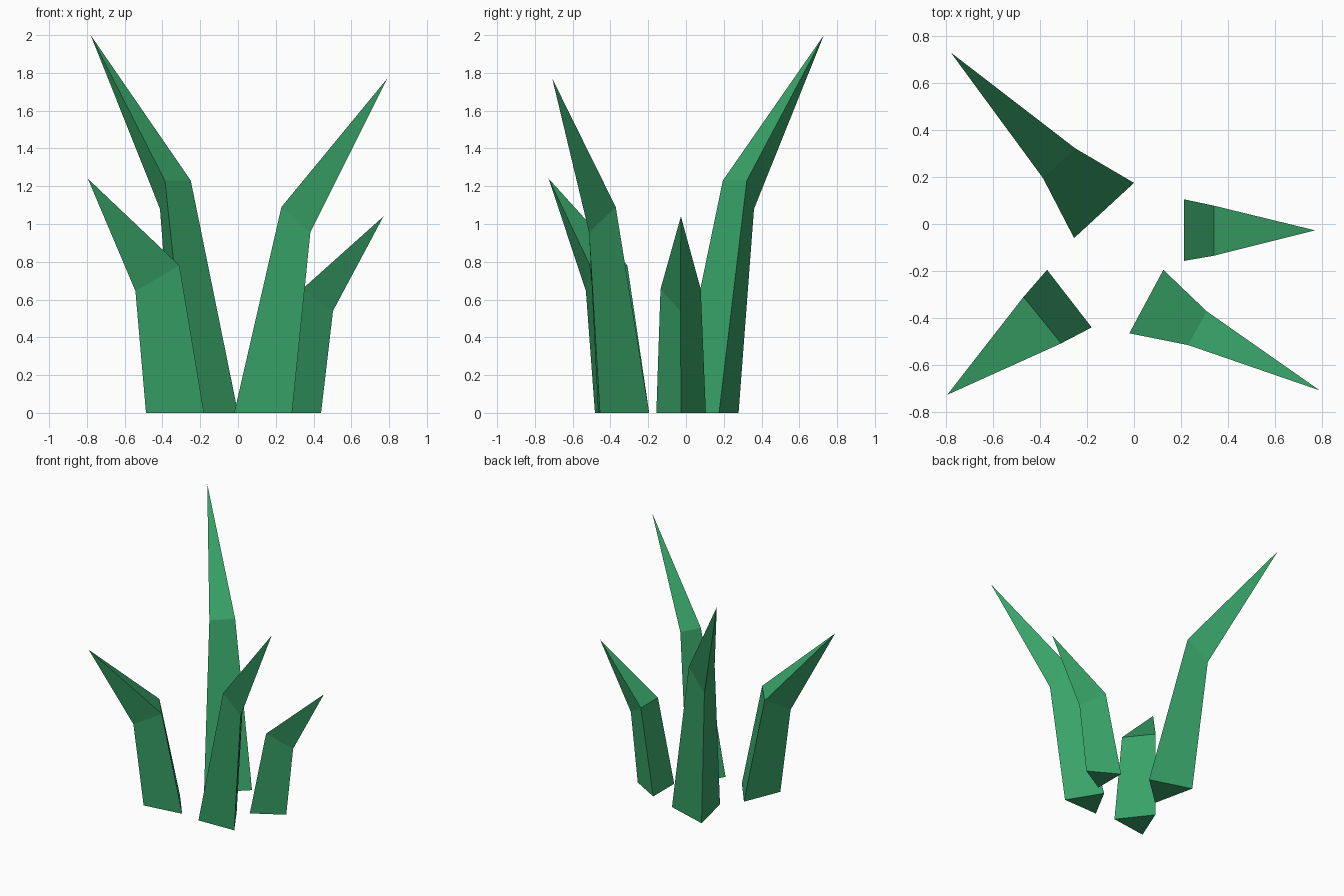
import bpy, bmesh
from mathutils import Vector

if "Cube" in bpy.data.objects:
    bpy.data.objects.remove(bpy.data.objects["Cube"])

green = bpy.data.materials.new("leaf_green")
green.diffuse_color = (0.04, 0.37, 0.14, 1)
green.use_nodes = True
green.node_tree.nodes["Principled BSDF"].inputs["Base Color"].default_value = green.diffuse_color


def blade(name, base_a, base_b, bend_a, bend_b, bend_z, bend_outer, tip):
    """Three-sided blade: equilateral foot, tilted bend ring, pointed tip."""
    a, b = Vector(base_a), Vector(base_b)
    mid, side, tip = (a + b) / 2, b - a, Vector(tip)
    out = Vector((-side.y, side.x)) * 0.866
    if out.dot(tip.xy - mid) < 0:
        out = -out
    foot = [(*a, 0), (*b, 0), (*(mid + out), 0)]
    bend = [(*bend_a, bend_z), (*bend_b, bend_z), bend_outer]

    bm = bmesh.new()
    low = [bm.verts.new(p) for p in foot]
    high = [bm.verts.new(p) for p in bend]
    top = bm.verts.new(tip)
    bm.faces.new(low)
    for i in range(3):
        j = (i + 1) % 3
        bm.faces.new((low[i], low[j], high[j], high[i]))
        bm.faces.new((high[i], high[j], top))
    bmesh.ops.recalc_face_normals(bm, faces=bm.faces)
    mesh = bpy.data.meshes.new(name)
    bm.to_mesh(mesh)
    bm.free()
    mesh.materials.append(green)
    bpy.context.collection.objects.link(bpy.data.objects.new(name, mesh))


# Four blades leaning outward from the middle of the tuft
blade("tall_back_blade", (0, 0.175), (-0.255, -0.06),
      (-0.25, 0.322), (-0.387, 0.195), 1.23, (-0.413, 0.36, 1.08), (-0.78, 0.73, 2.0))
blade("front_right_blade", (0.125, -0.195), (-0.02, -0.465),
      (0.31, -0.372), (0.23, -0.515), 1.09, (0.383, -0.513, 0.955), (0.79, -0.708, 1.77))
blade("front_left_blade", (-0.37, -0.195), (-0.18, -0.44),
      (-0.47, -0.31), (-0.31, -0.508), 0.78, (-0.543, -0.53, 0.645), (-0.795, -0.727, 1.24))
blade("short_right_blade", (0.213, 0.105), (0.213, -0.157),
      (0.34, 0.078), (0.34, -0.135), 0.655, (0.503, -0.03, 0.54), (0.77, -0.027, 1.04))
